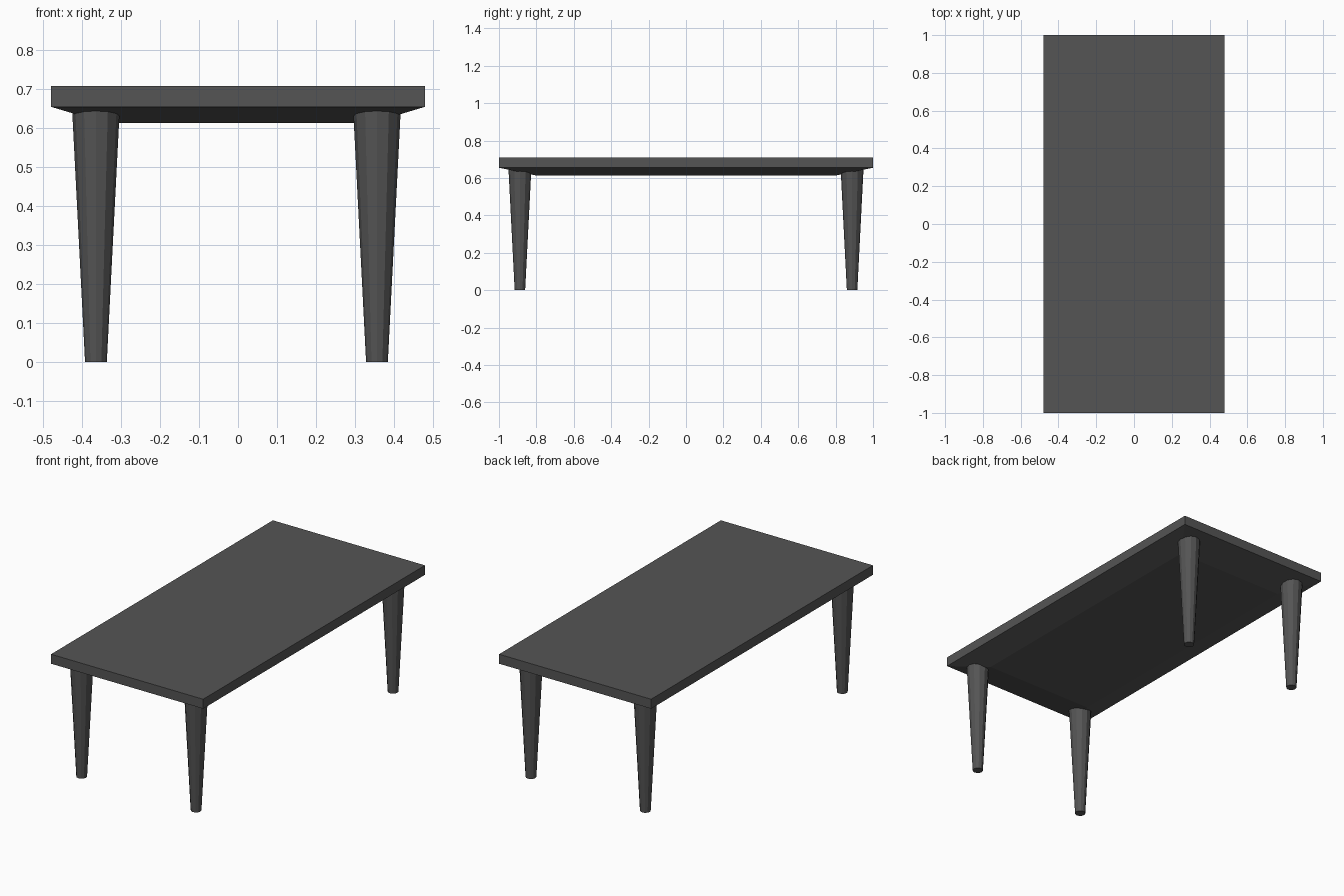
import bpy, bmesh
from mathutils import Matrix

if "Cube" in bpy.data.objects:
    bpy.data.objects.remove(bpy.data.objects["Cube"])

dark = bpy.data.materials.new("dark_finish")
dark.diffuse_color = (0.09, 0.09, 0.09, 1)
dark.use_nodes = True
dark.node_tree.nodes["Principled BSDF"].inputs["Base Color"].default_value = dark.diffuse_color


def add_object(name, bm):
    bmesh.ops.recalc_face_normals(bm, faces=bm.faces)
    mesh = bpy.data.meshes.new(name)
    bm.to_mesh(mesh)
    bm.free()
    mesh.materials.append(dark)
    obj = bpy.data.objects.new(name, mesh)
    bpy.context.collection.objects.link(obj)
    return obj


# Tabletop: rectangular slab with a shallow chamfered underside
bm = bmesh.new()
rings = []
for hx, hy, z in [(0.34, 0.80, 0.613), (0.48, 1.0, 0.655), (0.48, 1.0, 0.709)]:
    rings.append([bm.verts.new((sx * hx, sy * hy, z))
                  for sx, sy in [(-1, -1), (1, -1), (1, 1), (-1, 1)]])
for low, high in zip(rings, rings[1:]):
    for i in range(4):
        j = (i + 1) % 4
        bm.faces.new((low[i], low[j], high[j], high[i]))
bm.faces.new(rings[0])
bm.faces.new(rings[-1])
add_object("tabletop", bm)

# Legs: tapered twelve-sided posts that run up into the underside
LEG_TOP = 0.645
for end, y in (("front", -0.888), ("back", 0.888)):
    for side, x in (("left", -0.365), ("right", 0.357)):
        bm = bmesh.new()
        bmesh.ops.create_cone(bm, cap_ends=True, segments=12,
                              radius1=0.028, radius2=0.061, depth=LEG_TOP,
                              matrix=Matrix.Translation((x, y, LEG_TOP / 2)))
        add_object(f"{end}_{side}_leg", bm)
